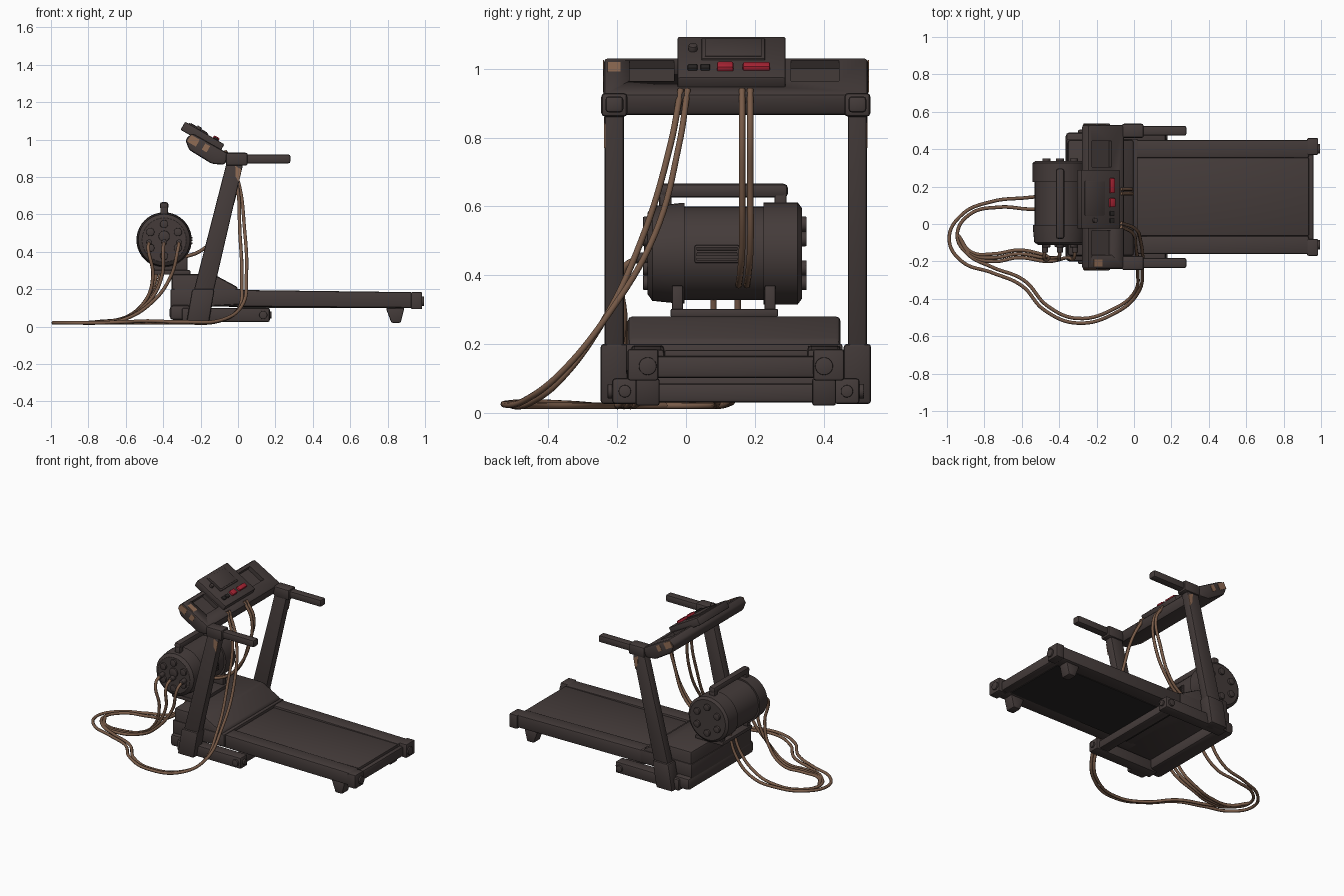
import bpy, bmesh, math
from mathutils import Matrix, Vector

if "Cube" in bpy.data.objects:
    bpy.data.objects.remove(bpy.data.objects["Cube"])

def mat(name, c):
    m = bpy.data.materials.new(name)
    m.diffuse_color = (*c, 1)
    m.use_nodes = True
    m.node_tree.nodes["Principled BSDF"].inputs["Base Color"].default_value = m.diffuse_color
    return m

BODY = mat("dark_brown", (0.058, 0.044, 0.042))
UNDER = mat("near_black", (0.022, 0.019, 0.018))
CABLE = mat("cable_brown", (0.19, 0.105, 0.065))
WORN = mat("worn_tan", (0.28, 0.15, 0.09))
RED = mat("button_red", (0.40, 0.018, 0.035))
MID = 0.145            # y of the treadmill's centre line
TILT = math.radians(30)

def finish(name, bm, m, bevel=0.0, segs=2):
    bmesh.ops.recalc_face_normals(bm, faces=bm.faces[:])
    if bevel:
        edges = [e for e in bm.edges if len(e.link_faces) == 2 and e.calc_face_angle() > 0.3]
        bmesh.ops.bevel(bm, geom=edges, offset=bevel, segments=segs, profile=0.5,
                        affect='EDGES', clamp_overlap=True)
    me = bpy.data.meshes.new(name)
    bm.to_mesh(me)
    bm.free()
    me.materials.append(m)
    ob = bpy.data.objects.new(name, me)
    bpy.context.collection.objects.link(ob)
    bpy.ops.object.select_all(action='DESELECT')
    ob.select_set(True)
    bpy.context.view_layer.objects.active = ob
    bpy.ops.object.shade_smooth_by_angle(angle=math.radians(35))
    return ob

def box(name, x, y, z, m=BODY, bevel=0.008):
    """Box from ranges on each axis."""
    bm = bmesh.new()
    size = [b - a for a, b in (x, y, z)]
    mid = [(a + b) / 2 for a, b in (x, y, z)]
    bmesh.ops.create_cube(bm, size=1, matrix=Matrix.Translation(mid) @ Matrix.Diagonal((*size, 1)))
    return finish(name, bm, m, bevel)

def prism(name, pts, y0, y1, m=BODY, bevel=0.008):
    """Side profile in x,z stretched from y0 to y1."""
    bm = bmesh.new()
    f = bm.faces.new([bm.verts.new((x, y0, z)) for x, z in pts])
    ext = bmesh.ops.extrude_face_region(bm, geom=[f])
    bmesh.ops.translate(bm, vec=(0, y1 - y0, 0),
                        verts=[v for v in ext["geom"] if isinstance(v, bmesh.types.BMVert)])
    return finish(name, bm, m, bevel)

def disc(name, loc, r, depth, axis='Y', m=BODY, bevel=0.003, n=20):
    rot = {'Y': Matrix.Rotation(math.pi / 2, 4, 'X'), 'X': Matrix.Rotation(math.pi / 2, 4, 'Y'),
           'N': Matrix.Rotation(TILT, 4, 'Y')}[axis]
    bm = bmesh.new()
    bmesh.ops.create_cone(bm, cap_ends=True, segments=n, radius1=r, radius2=r, depth=depth,
                          matrix=Matrix.Translation(loc) @ rot)
    return finish(name, bm, m, bevel)

def tilted(name, u, y, n, m=BODY, bevel=0.004):
    """Box in console space: u runs down the slope, n is out of the panel."""
    bm = bmesh.new()
    size = [b - a for a, b in (u, y, n)]
    mid = [(a + b) / 2 for a, b in (u, y, n)]
    bmesh.ops.create_cube(bm, size=1, matrix=Matrix.Translation((-0.19, 0, 1.0135))
                          @ Matrix.Rotation(TILT, 4, 'Y') @ Matrix.Translation(mid)
                          @ Matrix.Diagonal((*size, 1)))
    return finish(name, bm, m, bevel)

def cable(name, pts, r=0.0095):
    cu = bpy.data.curves.new(name, 'CURVE')
    cu.dimensions = '3D'
    cu.bevel_depth, cu.bevel_resolution, cu.resolution_u, cu.use_fill_caps = r, 2, 8, True
    s = cu.splines.new('BEZIER')
    s.bezier_points.add(len(pts) - 1)
    for b, p in zip(s.bezier_points, pts):
        b.co = p
        b.handle_left_type = b.handle_right_type = 'AUTO'
    cu.materials.append(CABLE)
    bpy.context.collection.objects.link(bpy.data.objects.new(name, cu))

def pair(fn, name, x, y, z, **kw):
    """Both sides of the treadmill, mirrored about its centre line."""
    fn(name + "_front", x, y, z, **kw)
    fn(name + "_back", x, (2 * MID - y[1], 2 * MID - y[0]), z, **kw)

# Deck, belt and rails
box("deck", (-0.05, 0.95), (-0.08, 0.37), (0.105, 0.165), bevel=0.004)
box("belt", (-0.05, 0.935), (-0.063, 0.355), (0.15, 0.182), bevel=0.006)
box("deck_underside", (0.0, 0.9), (-0.07, 0.36), (0.1, 0.106), UNDER, 0)
box("rear_roller_cover", (0.9, 0.96), (-0.1, 0.39), (0.1, 0.165), bevel=0.012)
rail = [(-0.1, 0.197), (0.935, 0.184), (0.935, 0.1), (-0.1, 0.108)]
for side, y0, y1 in (("front", -0.16, -0.063), ("back", 0.353, 0.45)):
    prism("side_rail_" + side, rail, y0, y1, bevel=0.01)
    yc = (y0 + y1) / 2
    disc("rail_cap_bolt_" + side, (0.985, yc, 0.135), 0.026, 0.02, 'X')
    prism("rubber_foot_" + side, [(0.79, 0.1), (0.89, 0.1), (0.87, 0.02), (0.82, 0.02)],
          yc - 0.035, yc + 0.035)
pair(box, "rail_end_cap", (0.925, 0.985), (-0.17, -0.08), (0.093, 0.185))

# Motor hood and base frame
prism("motor_hood", [(-0.355, 0.1), (-0.355, 0.28), (-0.13, 0.28), (0.0, 0.21), (0.0, 0.11)],
      -0.17, 0.45, bevel=0.015)
prism("hood_lip", [(-0.36, 0.1), (-0.36, 0.2), (0.02, 0.2), (0.02, 0.12)], -0.175, 0.455, bevel=0.006)
box("front_crossbar", (-0.365, -0.25), (-0.2, 0.49), (0.035, 0.115), bevel=0.02)
box("rear_crossbar", (0.08, 0.15), (-0.15, 0.44), (0.03, 0.085), bevel=0.01)
pair(box, "base_bar", (-0.3, 0.17), (-0.215, -0.14), (0.025, 0.1), bevel=0.01)
for side, y in (("front", -0.178), ("back", 0.468)):
    disc("base_end_bolt_" + side, (0.172, y, 0.062), 0.018, 0.016, 'X')
    s = -1 if side == "front" else 1
    disc("base_side_bolt_" + side, (0.135, y + s * 0.04, 0.062), 0.022, 0.02)

# Uprights, sockets, brackets and grips
for side, c in (("front", -0.2085), ("back", 0.4985)):
    prism("upright_" + side, [(-0.06, 0.88), (0.03, 0.88), (-0.16, 0.06), (-0.27, 0.06)],
          c - 0.028, c + 0.028)
    prism("upright_socket_" + side, [(-0.275, 0.025), (-0.245, 0.2), (-0.125, 0.2), (-0.155, 0.025)],
          c - 0.04, c + 0.04, bevel=0.01)
    box("handle_bracket_" + side, (-0.065, 0.052), (c - 0.038, c + 0.038), (0.86, 0.93), bevel=0.012)
    box("hand_grip_" + side, (0.04, 0.28), (c - 0.026, c + 0.026), (0.873, 0.92), bevel=0.01)
    s = -1 if side == "front" else 1
    prism("worn_upright_patch_" + side, [(-0.015, 0.86), (0.018, 0.84), (0.005, 0.77), (-0.012, 0.8)],
          c + s * 0.026, c + s * 0.03, WORN, 0)

# Console body with two cut trays
console = prism("console_body", [(-0.245, 1.035), (-0.282, 1.0), (-0.262, 0.945), (-0.14, 0.87),
                                 (-0.07, 0.865), (-0.05, 0.925)], -0.24, 0.53, bevel=0.014)
for side, y in (("front", (-0.165, -0.035)), ("back", (0.305, 0.445))):
    cut = tilted("tray_cutter_" + side, (-0.035, 0.085), y, (-0.035, 0.1), bevel=0)
    cut.hide_render = True
    cut.hide_viewport = False
    mod = console.modifiers.new("tray_" + side, 'BOOLEAN')
    mod.operation, mod.object, mod.solver = 'DIFFERENCE', cut, 'EXACT'
    cut.display_type = 'WIRE'

# Display panel, screen and buttons
tilted("display_panel", (-0.121, 0.121), (-0.025, 0.29), (-0.025, 0.025), bevel=0.007)
tilted("screen_frame", (-0.1, 0.02), (0.045, 0.23), (0.02, 0.031))
tilted("screen", (-0.09, 0.01), (0.055, 0.22), (0.03, 0.034), bevel=0.001)
tilted("red_button_small", (0.05, 0.085), (0.09, 0.138), (0.02, 0.04), RED, 0.006)
tilted("red_button_large", (0.052, 0.082), (0.165, 0.245), (0.02, 0.04), RED, 0.006)
tilted("key_1", (0.055, 0.08), (0.005, 0.033), (0.02, 0.034), UNDER)
tilted("key_2", (0.055, 0.08), (0.042, 0.07), (0.02, 0.034), UNDER)
disc("dial", (-0.21, 0.02, 1.058), 0.013, 0.025, 'N')

# Worn patches on the console's near corner and ends
tilted("worn_corner_patch", (-0.025, 0.03), (-0.228, -0.19), (-0.012, -0.007), WORN, 0)
for side, y in (("front", -0.24), ("back", 0.53)):
    tilted("worn_end_patch_" + side, (-0.06, -0.005), (y - 0.002, y + 0.002), (-0.062, -0.02), WORN, 0)
    tilted("worn_end_spot_" + side, (0.03, 0.06), (y - 0.002, y + 0.002), (-0.06, -0.022), WORN, 0)

# Motor: turned profile around the y axis
MX, MZ = -0.395, 0.463
profile = [(-0.112, 0), (-0.112, 0.118), (-0.098, 0.138), (-0.02, 0.146), (-0.005, 0.146), (-0.005, 0.136),
           (0.225, 0.136), (0.225, 0.148), (0.325, 0.148), (0.337, 0.132), (0.337, 0)]
bm = bmesh.new()
vs = [bm.verts.new((MX + r, y, MZ)) for y, r in profile]
es = [bm.edges.new(p) for p in zip(vs, vs[1:])]
bmesh.ops.spin(bm, geom=vs + es, cent=(MX, 0, MZ), axis=(0, 1, 0), angle=2 * math.pi, steps=40)
bmesh.ops.remove_doubles(bm, verts=bm.verts[:], dist=1e-4)
finish("motor_body", bm, BODY)
for i in range(6):
    a = math.radians(30 + 60 * i)
    p = (MX + 0.085 * math.cos(a), MZ + 0.085 * math.sin(a))
    disc(f"motor_stud_front_{i}", (p[0], -0.112, p[1]), 0.022, 0.026)
    disc(f"motor_stud_back_{i}", (p[0], 0.339, p[1]), 0.022, 0.024)
disc("motor_hub", (MX, -0.112, MZ + 0.02), 0.03, 0.02)
box("motor_side_plate", (-0.28, -0.25), (0.025, 0.155), (0.435, 0.487), bevel=0.005)
for i in range(3):
    box(f"side_plate_rib_{i}", (-0.26, -0.243), (0.03, 0.15), (0.442 + 0.015 * i, 0.45 + 0.015 * i), bevel=0.002)

# Carry handle and cradle
box("carry_handle", (-0.418, -0.372), (-0.08, 0.297), (0.625, 0.666), bevel=0.014)
for i, y in enumerate((-0.06, 0.275)):
    box(f"handle_post_{i}", (-0.415, -0.375), (y - 0.018, y + 0.018), (0.58, 0.64), bevel=0.006)
box("cradle_plate", (-0.46, -0.255), (-0.045, 0.268), (0.278, 0.302), bevel=0.005)
for i, y in enumerate((-0.025, 0.245)):
    box(f"cradle_leg_{i}", (-0.45, -0.27), (y - 0.016, y + 0.016), (0.29, 0.37), bevel=0.005)

# Plugs on the motor's near end
for i, x in enumerate((-0.475, -0.395, -0.315)):
    disc(f"motor_plug_{i}", (x, -0.128, 0.45), 0.016, 0.05)

# Cables: console to floor loop to motor
cable("long_cable_outer", [(-0.07, 0.005, 0.94), (0.0, -0.02, 0.78), (0.035, -0.09, 0.52), (0.045, -0.23, 0.28),
      (0.02, -0.37, 0.11), (-0.09, -0.47, 0.035), (-0.3, -0.53, 0.025), (-0.48, -0.46, 0.03), (-0.6, -0.33, 0.025),
      (-0.76, -0.26, 0.02), (-0.92, -0.2, 0.02), (-0.988, -0.08, 0.02), (-0.92, 0.05, 0.02), (-0.76, 0.12, 0.025),
      (-0.58, 0.14, 0.06), (-0.47, 0.15, 0.18), (-0.42, 0.15, 0.35)])
cable("long_cable_inner", [(-0.07, -0.015, 0.94), (-0.01, -0.045, 0.78), (0.01, -0.13, 0.5), (0.02, -0.25, 0.25),
      (0.0, -0.37, 0.09), (-0.1, -0.45, 0.03), (-0.3, -0.505, 0.02), (-0.46, -0.44, 0.02), (-0.59, -0.3, 0.02),
      (-0.76, -0.23, 0.02), (-0.89, -0.16, 0.02), (-0.945, -0.06, 0.02), (-0.88, 0.05, 0.02), (-0.72, 0.09, 0.025),
      (-0.57, 0.08, 0.06), (-0.45, 0.08, 0.18), (-0.4, 0.08, 0.35)])
for i, x in enumerate((-0.475, -0.395, -0.315)):
    k = 0.02 * i
    cable(f"plug_cable_{i}", [(x, -0.14, 0.45), (x - 0.005, -0.18, 0.42), (x * 0.6 - 0.17, -0.18, 0.27),
          (-0.5 + k, -0.16 - k, 0.13), (-0.62, -0.14 - k, 0.035), (-0.75, -0.16 - k, 0.02),
          (-0.87, -0.15 - k / 2, 0.02), (-0.94, -0.06, 0.02)])
# Cables: console straight down to the motor's side
for i, y in enumerate((0.163, 0.187)):
    cable(f"short_cable_{i}", [(-0.07, y, 0.94), (-0.015, y, 0.84), (-0.03 - 0.02 * i, y, 0.66),
          (-0.12, y, 0.48), (-0.2, y - 0.005, 0.405), (-0.29, y - 0.01, 0.37)])
